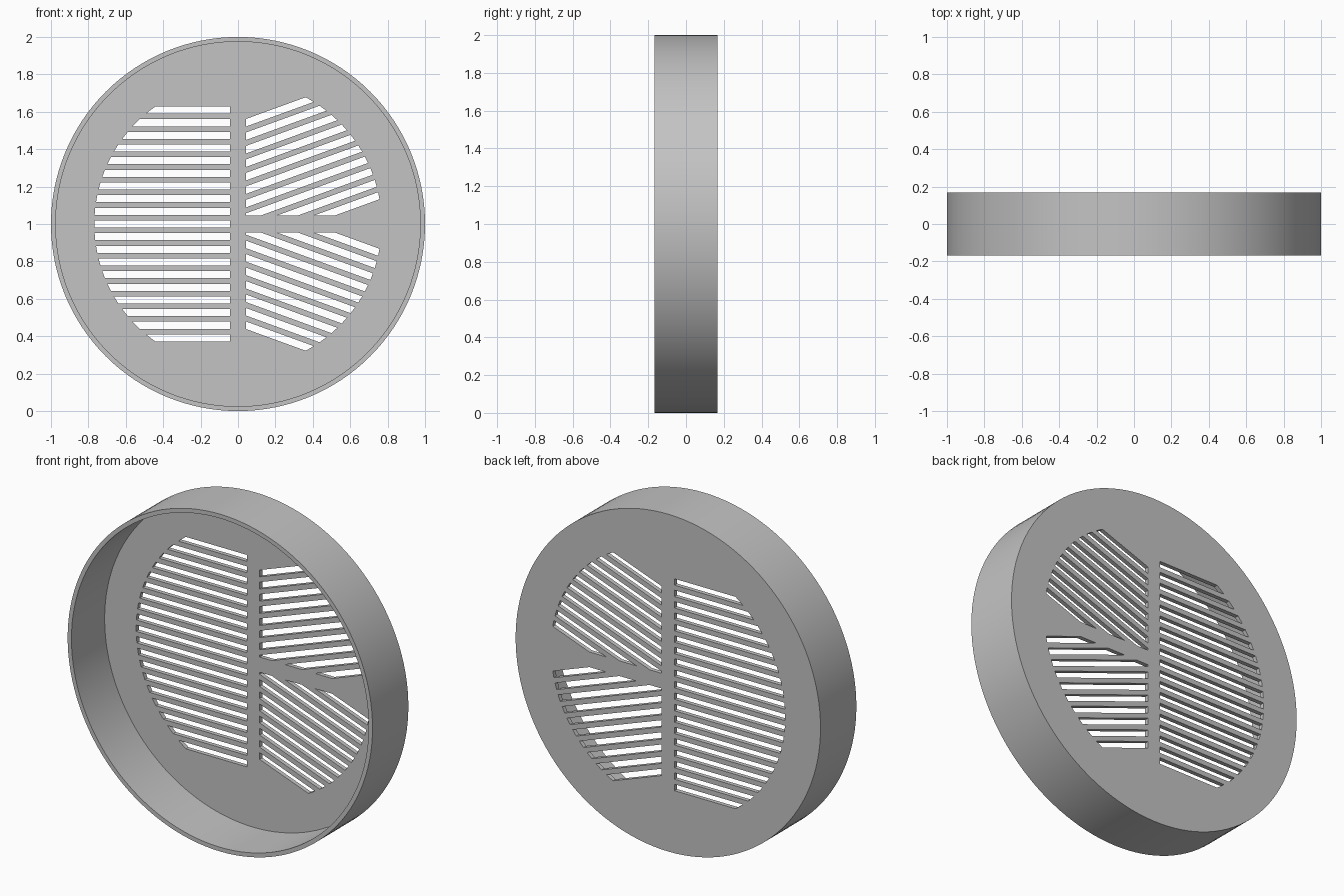
import bpy, bmesh, math
from mathutils import Vector, Matrix

cube = bpy.data.objects.get("Cube")
if cube:
    bpy.data.objects.remove(cube, do_unlink=True)

HALF_DEPTH = 0.168
WALL = 0.025
GRILLE_R = 0.768
GAP = 0.042
PITCH = 0.0677
SLOT = 0.038

grey = bpy.data.materials.new("plain_grey")
grey.use_nodes = True
colour = (0.55, 0.55, 0.55, 1)
grey.diffuse_color = colour
grey.node_tree.nodes["Principled BSDF"].inputs["Base Color"].default_value = colour


def make_object(name, bm):
    bmesh.ops.recalc_face_normals(bm, faces=bm.faces)
    mesh = bpy.data.meshes.new(name)
    bm.to_mesh(mesh)
    bm.free()
    mesh.materials.append(grey)
    obj = bpy.data.objects.new(name, mesh)
    bpy.context.collection.objects.link(obj)
    return obj


def clip(points, axis, limit):
    """Keep the part of a flat polygon whose coordinate is above the limit."""
    kept = []
    for a, b in zip(points, points[1:] + points[:1]):
        if a[axis] >= limit:
            kept.append(a)
        if (a[axis] >= limit) != (b[axis] >= limit):
            kept.append(a.lerp(b, (limit - a[axis]) / (b[axis] - a[axis])))
    return kept


def slot_outline(offset, angle):
    """Strip at a distance from the centre, ending on the grille circle."""
    low, high = offset - SLOT / 2, offset + SLOT / 2
    strip = [Vector((-0.4, low))]
    for n in (low, offset, high):
        strip.append(Vector((math.sqrt(GRILLE_R ** 2 - n ** 2), n)))
    strip.append(Vector((-0.4, high)))
    turn = Matrix.Rotation(angle, 2)
    return clip([turn @ p for p in strip], 0, GAP)


def add_prism(bm, outline, side, up):
    verts = [bm.verts.new((side * p.x, 0, 1 + up * p.y)) for p in outline]
    face = bm.faces.new(verts)
    top = bmesh.ops.extrude_face_region(bm, geom=[face], use_keep_orig=True)
    moved = [v for v in top["geom"] if isinstance(v, bmesh.types.BMVert)]
    bmesh.ops.translate(bm, verts=moved, vec=(0, 0.4, 0))


# Shallow dish, open at the front
bm = bmesh.new()
place = Matrix.Translation((0, 0, 1)) @ Matrix.Rotation(math.pi / 2, 4, "X")
bmesh.ops.create_cone(bm, cap_ends=True, segments=128, radius1=1, radius2=1,
                      depth=2 * HALF_DEPTH, matrix=place)
front = min(bm.faces, key=lambda f: f.calc_center_median().y)
bmesh.ops.inset_region(bm, faces=[front], thickness=WALL)
floor = bmesh.ops.extrude_discrete_faces(bm, faces=[front])["faces"][0]
bmesh.ops.translate(bm, verts=floor.verts, vec=(0, 2 * HALF_DEPTH - WALL, 0))
dish = make_object("vented_cap", bm)

# Slots: level ones on one half, mirrored slanted ones on the other
bm = bmesh.new()
for k in range(-9, 10):
    add_prism(bm, slot_outline(k * PITCH, 0), -1, 1)
for k in range(10):
    outline = clip(slot_outline(0.494 - k * PITCH, math.radians(20)), 1, GAP + 0.003)
    for up in (1, -1):
        add_prism(bm, outline, 1, up)
cutter = make_object("slot_cutter", bm)
cutter.hide_render = True

# Cut the slots through the back plate
cut = dish.modifiers.new("slots", "BOOLEAN")
cut.operation = "DIFFERENCE"
cut.solver = "EXACT"
cut.object = cutter
bpy.ops.object.select_all(action="DESELECT")
bpy.context.view_layer.objects.active = dish
dish.select_set(True)
bpy.ops.object.modifier_apply(modifier=cut.name)
bpy.data.objects.remove(cutter, do_unlink=True)
bpy.ops.object.shade_smooth_by_angle(angle=math.radians(30))
